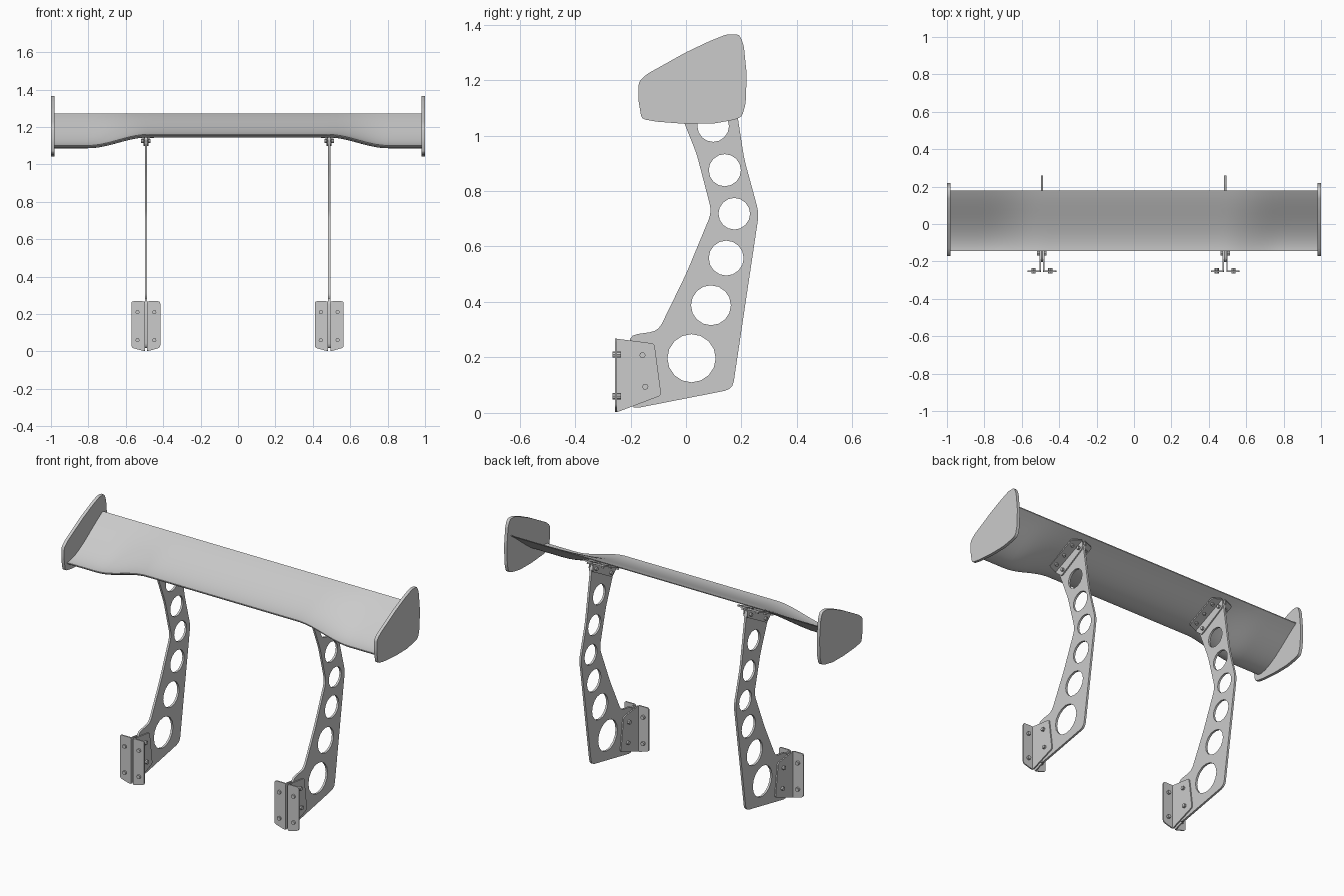
import bpy, bmesh, math
from mathutils import Matrix, Vector

if "Cube" in bpy.data.objects:
    bpy.data.objects.remove(bpy.data.objects["Cube"])

def frame(u, v, o=(0, 0, 0)):
    """Matrix taking local x,y to world directions u,v at origin o."""
    u, v = Vector(u).normalized(), Vector(v).normalized()
    w = u.cross(v)
    return Matrix.Translation(o) @ Matrix((u, v, w)).transposed().to_4x4()

def rounded(pts, r, steps=3):
    """Round every corner of a polygon with a small quadratic arc."""
    out = []
    for i, p in enumerate(pts):
        p, a, b = Vector(p), Vector(pts[i - 1]), Vector(pts[(i + 1) % len(pts)])
        s = p + (a - p).normalized() * min(r, (a - p).length * .45)
        e = p + (b - p).normalized() * min(r, (b - p).length * .45)
        for k in range(steps + 1):
            t = k / steps
            out.append(s * (1 - t) ** 2 + p * 2 * t * (1 - t) + e * t * t)
    return out

def circle(c, r, n=16):
    return [(c[0] + r * math.cos(2 * math.pi * i / n),
             c[1] + r * math.sin(2 * math.pi * i / n)) for i in range(n)]

def plate(name, outlines, thick, m):
    """Flat plate from an outline plus hole outlines, extruded about its mid plane."""
    cu = bpy.data.curves.new(name, 'CURVE')
    cu.dimensions, cu.fill_mode, cu.extrude = '2D', 'BOTH', thick / 2
    for pts in outlines:
        sp = cu.splines.new('POLY')
        sp.points.add(len(pts) - 1)
        for q, p in zip(sp.points, pts):
            q.co = (p[0], p[1], 0, 1)
        sp.use_cyclic_u = True
    tmp = bpy.data.objects.new(name + "_curve", cu)
    bpy.context.collection.objects.link(tmp)
    dg = bpy.context.evaluated_depsgraph_get()
    me = bpy.data.meshes.new_from_object(tmp.evaluated_get(dg))
    bpy.data.objects.remove(tmp)
    me.transform(m)
    ob = bpy.data.objects.new(name, me)
    bpy.context.collection.objects.link(ob)
    return ob

def bolt(name, pos, axis, length, r=.011):
    bm = bmesh.new()
    rot = Vector((0, 0, 1)).rotation_difference(Vector(axis)).to_matrix().to_4x4()
    bmesh.ops.create_cone(bm, cap_ends=True, segments=8, radius1=r, radius2=r,
                          depth=length, matrix=Matrix.Translation(pos) @ rot)
    me = bpy.data.meshes.new(name)
    bm.to_mesh(me)
    bm.free()
    bpy.context.collection.objects.link(bpy.data.objects.new(name, me))

# Wing: twisted cambered blade, nose droops toward the tips
def wing_section(x, n=16):
    u = min(max((abs(x) - .48) / .32, 0), 1)
    lead = 1.161 - .06 * u * u * (3 - 2 * u)
    top, low = [], []
    for i in range(n + 1):
        t = (i / n) ** 1.3
        y = -.145 + .325 * t
        z = lead + (1.271 - lead) * (2 * t * t - t ** 3)
        top.append((x, y, z))
        low.append((x, y, z - .005 - .048 * math.sqrt(t) * (1 - t)))
    return top + low[::-1]

bm = bmesh.new()
rows = [[bm.verts.new(p) for p in wing_section(-.985 + 1.97 * i / 56)] for i in range(57)]
for a, b in zip(rows, rows[1:]):
    for j in range(len(a)):
        k = (j + 1) % len(a)
        bm.faces.new((a[j], a[k], b[k], b[j]))
bm.faces.new(rows[0])
bm.faces.new(rows[-1][::-1])
bmesh.ops.recalc_face_normals(bm, faces=bm.faces)
me = bpy.data.meshes.new("wing")
bm.to_mesh(me)
bm.free()
wing = bpy.data.objects.new("wing", me)
bpy.context.collection.objects.link(wing)
bpy.context.view_layer.objects.active = wing
wing.select_set(True)
bpy.ops.object.shade_smooth_by_angle(angle=math.radians(35))

# End plates
END = [(-.172, 1.13), (-.17, 1.195), (-.14, 1.222), (0, 1.3), (.08, 1.338), (.147, 1.365),
       (.192, 1.365), (.208, 1.327), (.219, 1.22), (.215, 1.115), (.202, 1.068),
       (.175, 1.057), (.1, 1.043), (0, 1.042), (-.107, 1.05), (-.16, 1.06)]
for s, side in ((-1, "left"), (1, "right")):
    plate("end_plate_" + side, [rounded(END, .012, 2)], .018,
          frame((0, 1, 0), (0, 0, 1), (s * .991, 0, 0)))

STRUT = [(-.205, .28), (-.1, .295), (0, .5), (.093, .724), (.038, .935), (-.045, 1.143),
         (.16, 1.235), (.21, .915), (.263, .72), (.168, .085), (-.2, .013)]
HOLES = [((.02, .197), .087), ((.09, .388), .072), ((.145, .558), .063),
         ((.174, .718), .057), ((.14, .875), .058), ((.098, 1.034), .057)]
BASE_SIDE = [(-.255, .268), (-.114, .25), (-.089, .063), (-.255, 0)]
TOP_SIDE = [(-.06, 1.138), (.165, 1.238), (.165, 1.19), (-.01, 1.095)]
slope = Vector((0, .225, .1)).normalized()

for x0, side in ((-.4925, "left"), (.4875, "right")):
    yz = lambda dx: frame((0, 1, 0), (0, 0, 1), (x0 + dx, 0, 0))
    # Strut with lightening holes
    plate("strut_" + side, [rounded(STRUT, .03)] + [circle(c, r) for c, r in HOLES], .012, yz(0))
    for s in (-1, 1):
        tag = side + ("_a" if s < 0 else "_b")
        # Lower angle bracket
        plate("base_bracket_web_" + tag, [rounded(BASE_SIDE, .012)], .007, yz(s * .0095))
        front = [(s * .006, .268), (s * .077, .268), (s * .077, .02), (s * .006, 0)]
        plate("base_bracket_flange_" + tag, [rounded(front, .012)], .007,
              frame((1, 0, 0), (0, 0, 1), (x0, -.252, 0)))
        for z in (.06, .21):
            bolt("base_bolt_" + tag, (x0 + s * .045, -.25, z), (0, 1, 0), .03)
        # Upper angle bracket under the wing
        plate("top_bracket_web_" + tag, [rounded(TOP_SIDE, .012)], .007, yz(s * .0095))
        flange = [(s * .006, 0), (s * .07, .02), (s * .07, .225), (s * .006, .246)]
        plate("top_bracket_flange_" + tag, [rounded(flange, .012)], .008,
              frame((1, 0, 0), slope, (x0, -.06, 1.141)))
        up = Vector((0, -slope.z, slope.y))
        for d in (.05, .12, .195):
            p = Vector((x0 + s * .045, -.06, 1.141)) + slope * d
            bolt("top_flange_bolt_" + tag, p - up * .006, up, .02, .009)
    # Bolts through the strut
    for y, z in ((-.157, .208), (-.147, .094)):
        bolt("base_cross_bolt_" + side, (x0, y, z), (1, 0, 0), .05)
    for y, z in ((.005, 1.125), (.14, 1.2)):
        bolt("top_cross_bolt_" + side, (x0, y, z), (1, 0, 0), .05, .01)
